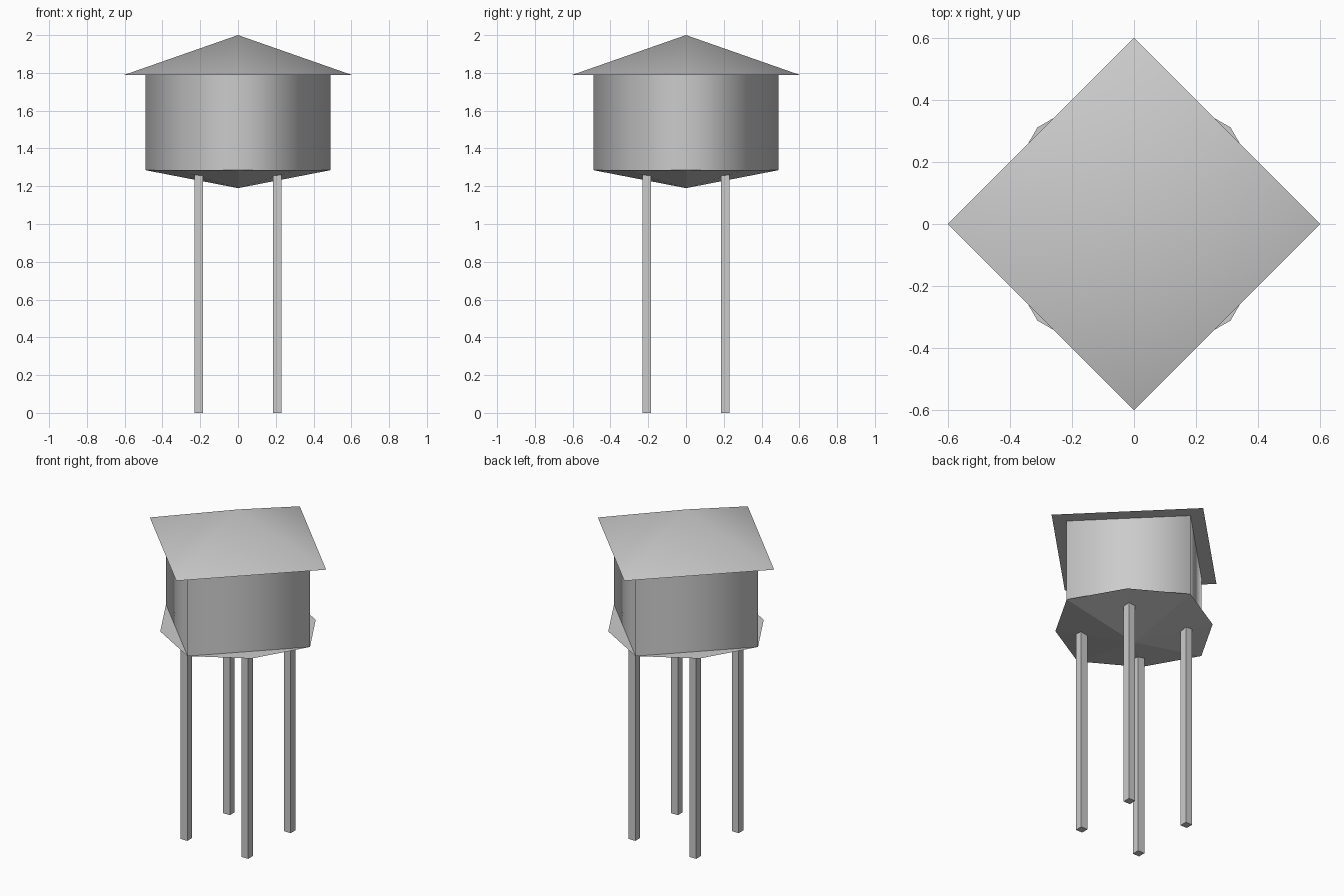
import bpy, bmesh, math

if "Cube" in bpy.data.objects:
    bpy.data.objects.remove(bpy.data.objects["Cube"])


def make_object(name, bm, smooth=False):
    bmesh.ops.recalc_face_normals(bm, faces=bm.faces[:])
    for f in bm.faces:
        f.smooth = smooth
    mesh = bpy.data.meshes.new(name)
    bm.to_mesh(mesh)
    bm.free()
    obj = bpy.data.objects.new(name, mesh)
    bpy.context.collection.objects.link(obj)
    return obj


def ring(bm, radii, z):
    n = len(radii)
    return [bm.verts.new((r * math.cos(2 * math.pi * i / n),
                          r * math.sin(2 * math.pi * i / n), z))
            for i, r in enumerate(radii)]


def capped_cone(name, radii, z, apex_z, smooth):
    bm = bmesh.new()
    rim = ring(bm, radii, z)
    apex = bm.verts.new((0, 0, apex_z))
    for i in range(len(rim)):
        bm.faces.new((rim[i - 1], rim[i], apex))
    # separate rim for the cap keeps its edge sharp
    bm.faces.new(ring(bm, radii, z))
    obj = make_object(name, bm, smooth)
    # the cap must face away from the apex
    cap = obj.data.polygons[len(radii)]
    if cap.normal.z * (apex_z - z) > 0:
        cap.flip()
    return obj


# Four-sided roof
capped_cone("roof", [0.6] * 4, 1.79, 2.0, True)

# Shallow eight-sided tank bottom, its diagonal corners poke past the tank
capped_cone("tank_bottom", [0.49, 0.44] * 4, 1.285, 1.19, False)

# Square tank turned 45 degrees, smooth shaded across its corners
bm = bmesh.new()
half, levels = 0.49, (1.285, 1.36, 1.72, 1.79)
mid = half / math.sqrt(2)
rings = [ring(bm, [half, mid] * 4, z) for z in levels]
for low, high in zip(rings, rings[1:]):
    for i in range(8):
        bm.faces.new((low[i - 1], low[i], high[i], high[i - 1]))
make_object("tank", bm, True)

# Four square legs
for sx, side in ((-1, "left"), (1, "right")):
    for sy, end in ((-1, "front"), (1, "back")):
        bm = bmesh.new()
        bmesh.ops.create_cube(bm, size=1)
        for v in bm.verts:
            v.co = (v.co.x * 0.046 + sx * 0.207,
                    v.co.y * 0.046 + sy * 0.207,
                    (v.co.z + 0.5) * 1.28)
        make_object(f"{end}_{side}_leg", bm)
